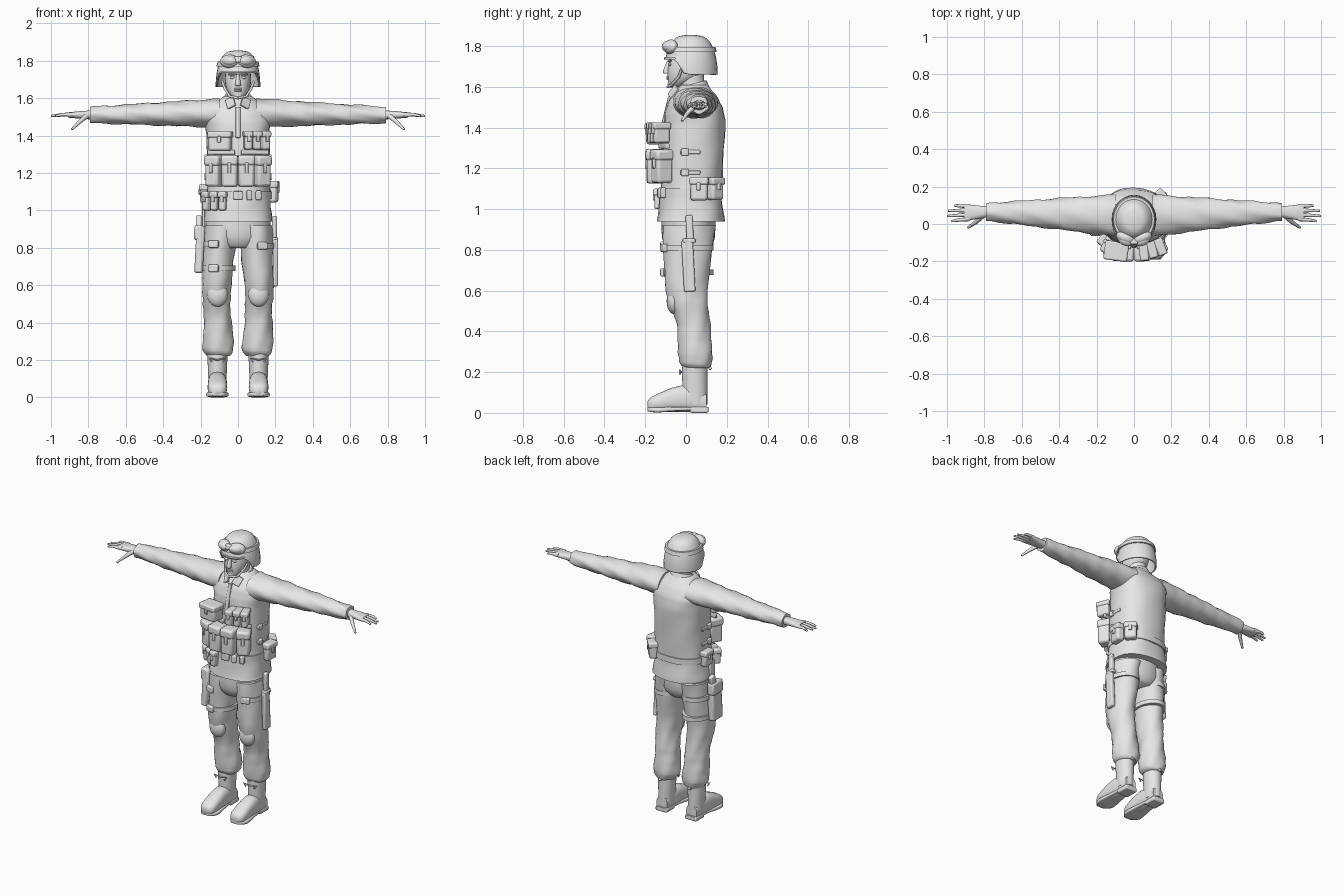
import bpy, bmesh, math
from mathutils import Vector, Euler

cube = bpy.data.objects.get("Cube")
if cube:
    bpy.data.objects.remove(cube, do_unlink=True)

shade = (.8, .8, .8, 1)
grey = bpy.data.materials.new("plain_grey")
grey.use_nodes = True
grey.diffuse_color = shade
grey.node_tree.nodes["Principled BSDF"].inputs["Base Color"].default_value = shade
SIDES = (("left", 1), ("right", -1))


def finish(name, bm, angle, location=(0, 0, 0), rotation=(0, 0, 0)):
    bmesh.ops.recalc_face_normals(bm, faces=bm.faces)
    mesh = bpy.data.meshes.new(name)
    bm.to_mesh(mesh)
    bm.free()
    mesh.materials.append(grey)
    part = bpy.data.objects.new(name, mesh)
    part.location = location
    part.rotation_euler = [math.radians(degrees) for degrees in rotation]
    bpy.context.collection.objects.link(part)
    bpy.ops.object.select_all(action='DESELECT')
    part.select_set(True)
    bpy.context.view_layer.objects.active = part
    bpy.ops.object.shade_smooth_by_angle(angle=math.radians(angle))
    return part


def glide(rings, steps):
    """Fill in rings along a smooth curve through the given ones."""
    rings = [Vector(ring) for ring in rings]
    ends = [rings[0]] + rings + [rings[-1]]
    filled = []
    for before, start, stop, after in zip(ends, ends[1:], ends[2:], ends[3:]):
        for step in range(steps):
            f = step / steps
            bend = (stop - before) * (1 - f) - (after - start) * f
            pull = (stop - start) * (1 - 2 * f)
            filled.append(start.lerp(stop, f) + (bend / 2 - pull) * f * (1 - f))
    return filled + [rings[-1]]


def loft(name, axis, rings, power=2, fold=0, steps=3, sides=28, warp=None, hollow=False):
    """Skin rounded rings (position, two centres, two radii) along an axis."""
    bm = bmesh.new()
    loops = []
    for along, mid_u, mid_v, wide, deep in glide(rings, steps):
        loop = []
        for i in range(sides):
            turn = math.tau * i / sides
            c, s = math.cos(turn), math.sin(turn)
            # shallow cloth folds run diagonally round the tube
            crease = fold * math.sin(3 * turn + 41 * along) * math.sin(2 * turn - 67 * along)
            u = mid_u + (wide + crease) * math.copysign(abs(c) ** (2 / power), c)
            v = mid_v + (deep + crease) * math.copysign(abs(s) ** (2 / power), s)
            co = Vector({'z': (u, v, along), 'x': (along, u, v), 'y': (u, along, v)}[axis])
            loop.append(bm.verts.new(warp(co) if warp else co))
        loops.append(loop)
    for low, high in zip(loops, loops[1:]):
        for i in range(sides):
            bm.faces.new((low[i - 1], low[i], high[i], high[i - 1]))
    bm.faces.new(loops[-1])
    if not hollow:
        bm.faces.new(loops[0])
    return finish(name, bm, 60)


def box(name, location, size, rotation=(0, 0, 0)):
    bm = bmesh.new()
    bmesh.ops.create_cube(bm, size=1)
    bmesh.ops.scale(bm, vec=size, verts=bm.verts)
    part = finish(name, bm, 50, location, rotation)
    bevel = part.modifiers.new("Bevel", 'BEVEL')
    bevel.width, bevel.segments = min(.014, min(size) / 4), 2


def ball(name, location, size, rotation=(0, 0, 0)):
    bm = bmesh.new()
    bmesh.ops.create_uvsphere(bm, u_segments=20, v_segments=12, radius=1)
    bmesh.ops.scale(bm, vec=size, verts=bm.verts)
    finish(name, bm, 180, location, rotation)


def tube(name, points, thickness, taper=1):
    curve = bpy.data.curves.new(name, 'CURVE')
    curve.dimensions, curve.bevel_depth, curve.bevel_resolution = '3D', thickness, 2
    curve.use_fill_caps = True
    spline = curve.splines.new('POLY')
    spline.points.add(len(points) - 1)
    for i, (point, co) in enumerate(zip(spline.points, points)):
        point.co = (*co, 1)
        point.radius = 1 + (taper - 1) * i / (len(points) - 1)
    spline.use_smooth = True
    curve.materials.append(grey)
    bpy.context.collection.objects.link(bpy.data.objects.new(name, curve))


def pouch(name, location, size, turn=0):
    """Soft pocket with an overhanging flap and a fastener tab."""
    wide, deep, tall = size
    box(name, location, size, (0, 0, turn))
    front = Vector((0, -deep / 2, tall / 10))
    front.rotate(Euler((0, 0, math.radians(turn))))
    box(name + "_flap", Vector(location) + Vector((0, 0, tall / 3)), (wide + .008, deep + .012, tall / 3), (0, 0, turn))
    box(name + "_tab", Vector(location) + front, (.02, .016, tall / 3), (0, 0, turn))


# Jacket, collar and belt
loft("jacket", 'z', [(.94, 0, .025, .187, .167), (1.1, 0, .025, .17, .15), (1.4, 0, .04, .17, .153),
                     (1.52, 0, .042, .17, .13), (1.61, 0, .04, .075, .065)], power=2.4, fold=.004, steps=5)
loft("collar", 'z', [(1.57, 0, .035, .09, .085), (1.62, 0, .03, .07, .07)],
     warp=lambda v: v + Vector((0, 0, (v.y - .05) / 4)))
loft("belt", 'z', [(z, 0, .026, .178, .156) for z in (1.06, 1.1)], power=2.4)
box("belt_buckle", (0, -.133, 1.08), (.05, .02, .045))
box("jacket_placket", (0, -.102, 1.47), (.025, .012, .17), (-14, 0, 0))
for side, s in SIDES:
    box(side + "_collar_flap", (s * .04, -.062, 1.575), (.05, .012, .06), (-28, s * 28, s * 20))

# Trousers
loft("trouser_seat", 'z', [(.8, 0, .012, .1, .1), (.86, 0, .012, .17, .13), (1, 0, .012, .17, .13)])
for side, s in SIDES:
    loft(side + "_trouser_leg", 'z',
         [(.22, s * .105, .05, .06, .065), (.27, s * .105, .048, .083, .083), (.44, s * .11, .035, .072, .083),
          (.6, s * .113, .005, .078, .103), (.92, s * .09, .012, .092, .13)], fold=.005, steps=5)
    ball(side + "_knee_pad", (s * .11, -.06, .55), (.055, .035, .065))

# Boots
for side, s in SIDES:
    x = s * .11
    loft(side + "_boot_shaft", 'z', [(.04, x, .045, .046, .06), (.25, x, .042, .055, .063)])
    loft(side + "_boot_foot", 'y', [(-.19, x, .035, .02, .02), (-.16, x, .045, .05, .038),
                                    (-.02, x, .07, .05, .065), (.1, x, .05, .04, .045)], power=2.5)
    loft(side + "_boot_sole", 'y', [(-.19, x, .018, .03, .01), (-.14, x, .015, .06, .013),
                                    (-.02, x, .02, .046, .01), (.11, x, .02, .035, .01)], power=5)
    box(side + "_boot_heel", (x, .065, .015), (.085, .09, .03))
    box(side + "_boot_pull_tab", (x, .115, .225), (.02, .015, .03), (25, 0, 0))
    for k in (-1, 1):
        tube(side + "_lace_bow", [(x, -.025, .2), (x + k * .045, -.03, .21), (x + k * .03, -.03, .19)], .005)

# Sleeves taper evenly from shoulder to cuff
for side, s in SIDES:
    loft(side + "_sleeve", 'x', [(s * (.1 + .69 * f), .045 + .02 * f, 1.52 - .01 * f, .112 - .065 * f, .078 - .035 * f)
                                 for f in (i / 6 for i in range(7))], fold=.005)
    # Hands: flat palms with four fingers fanned out and the thumb dropped
    loft(side + "_palm", 'x', [(s * .77, .066, 1.51, .028, .024), (s * .82, .064, 1.51, .033, .022),
                               (s * .91, .06, 1.51, .047, .014)], power=2.5)
    for i, finger in enumerate(("index", "middle", "ring", "little")):
        base, tip = .027 + .023 * i, .015 + .028 * i
        reach = 1 - .014 * (i - 1.3) ** 2
        tube(side + "_" + finger + "_finger", [(s * .88, base, 1.512), (s * .94, (base + tip) / 2, 1.512),
                                               (s * reach, tip, 1.504)], .012, .5)
    tube(side + "_thumb", [(s * .81, .045, 1.505), (s * .845, .01, 1.475), (s * .888, -.02, 1.433)], .016, .4)

# Head and face
loft("neck", 'z', [(1.55, 0, .035, .058, .062), (1.68, 0, .025, .055, .06)])
loft("head", 'z', [(1.6, 0, -.06, .025, .025), (1.64, 0, -.016, .058, .074), (1.7, 0, .01, .07, .098),
                   (1.8, 0, .02, .06, .08)], power=2.2)
loft("nose", 'z', [(1.665, 0, -.092, .014, .014), (1.675, 0, -.095, .015, .018), (1.725, 0, -.086, .008, .008)])
ball("chin", (0, -.072, 1.613), (.022, .018, .016))
for lip, z in (("upper_lip", 1.65), ("lower_lip", 1.64)):
    ball(lip, (0, -.086, z), (.022, .01, .006))
for side, s in SIDES:
    ball(side + "_eye", (s * .03, -.079, 1.71), (.014, .008, .007))
    ball(side + "_brow", (s * .03, -.08, 1.727), (.024, .01, .006))
    tube(side + "_chin_strap", [(s * .085, -.02, 1.69), (s * .07, -.035, 1.65), (s * .045, -.07, 1.61),
                                (0, -.09, 1.6)], .007)


def raise_rim(v):
    """Lift the helmet rim above the brow, leaving the ears and nape covered."""
    lift = min(1, max(0, -v.y / .045))
    return Vector((v.x, v.y, max(v.z, 1.66 + .085 * lift)))


# Domed helmet with goggles resting on the front
dome = [(angle, math.cos(angle) ** .6) for angle in (i * .22 for i in range(8))]
shell = loft("helmet", 'z', [(1.655 + .2 * math.sin(angle), 0, .024, .12 * size, .132 * size) for angle, size in dome],
             warp=raise_rim, hollow=True)
shell.modifiers.new("Thickness", 'SOLIDIFY').thickness = .01
loft("goggle_band", 'z', [(1.77, 0, .023, .115, .128), (1.795, 0, .024, .109, .121)])
for side, s in SIDES:
    ball(side + "_goggle_frame", (s * .046, -.076, 1.797), (.053, .03, .036), (-18, 0, s * 24))
    ball(side + "_goggle_lens", (s * .046, -.09, 1.799), (.042, .026, .026), (-18, 0, s * 24))
box("goggle_bridge", (0, -.096, 1.805), (.04, .03, .035), (-18, 0, 0))

# Chest and waist pouches
pouch("chest_pocket", (-.095, -.145, 1.37), (.12, .09, .105), -8)
for i in range(3):
    pouch("magazine_pouch", (.053 + i * .044, -.15 + i * .014, 1.375), (.041, .08, .1), 6 + 8 * i)
    pouch("small_pouch", (-.165 + i * .042, -.085 - i * .022, 1.05), (.038, .05, .1), 14 * i - 42)
for side, s in SIDES:
    pouch(side + "_front_pouch", (s * .044, -.148, 1.21), (.083, .09, .17), s * 3)
    pouch(side + "_outer_pouch", (s * .125, -.118, 1.21), (.08, .085, .165), s * 28)
    box(side + "_vest_edge", (s * .09, -.108, 1.31), (.15, .02, .025), (0, 0, s * 14))
    for z in (1.18, 1.28):
        box(side + "_side_strap", (s * .166, .02, z), (.016, .1, .02))
        box(side + "_strap_buckle", (s * .17, -.005, z), (.02, .035, .036))
for x in (.06, .11):
    box("belt_clip", (x, -.14 + x / 4, 1.08), (.03, .025, .05), (0, 0, 16))
pouch("canteen_pouch", (.188, .065, 1.1), (.085, .05, .115), 84)
pouch("rear_pouch", (.145, .142, 1.1), (.075, .055, .11), 132)
pouch("hip_pouch", (-.18, .04, 1.09), (.08, .045, .1), -90)

# Thigh holster on the right, scabbard on the left
box("holster", (-.205, -.015, .79), (.045, .1, .25), (0, 3, 0))
box("holster_flap", (-.21, -.01, .88), (.05, .11, .08), (0, 3, 0))
box("pistol_grip", (-.21, .02, .93), (.03, .045, .08), (-15, 0, 0))
box("holster_hanger", (-.185, -.01, .98), (.016, .05, .14))
box("scabbard", (.2, .012, .72), (.028, .056, .25), (3, 0, 0))
box("knife_handle", (.196, .018, .9), (.026, .035, .14), (3, 0, 0))
box("knife_guard", (.198, .016, .845), (.034, .064, .02))
for s, z in ((-1, .82), (-1, .69), (1, .81)):
    loft("thigh_strap", 'z', [(z + rise, s * .105, .012, .092, .124) for rise in (-.014, .014)])
    box("thigh_buckle", (s * .13, -.108, z), (.055, .025, .04), (0, 0, s * 18))
